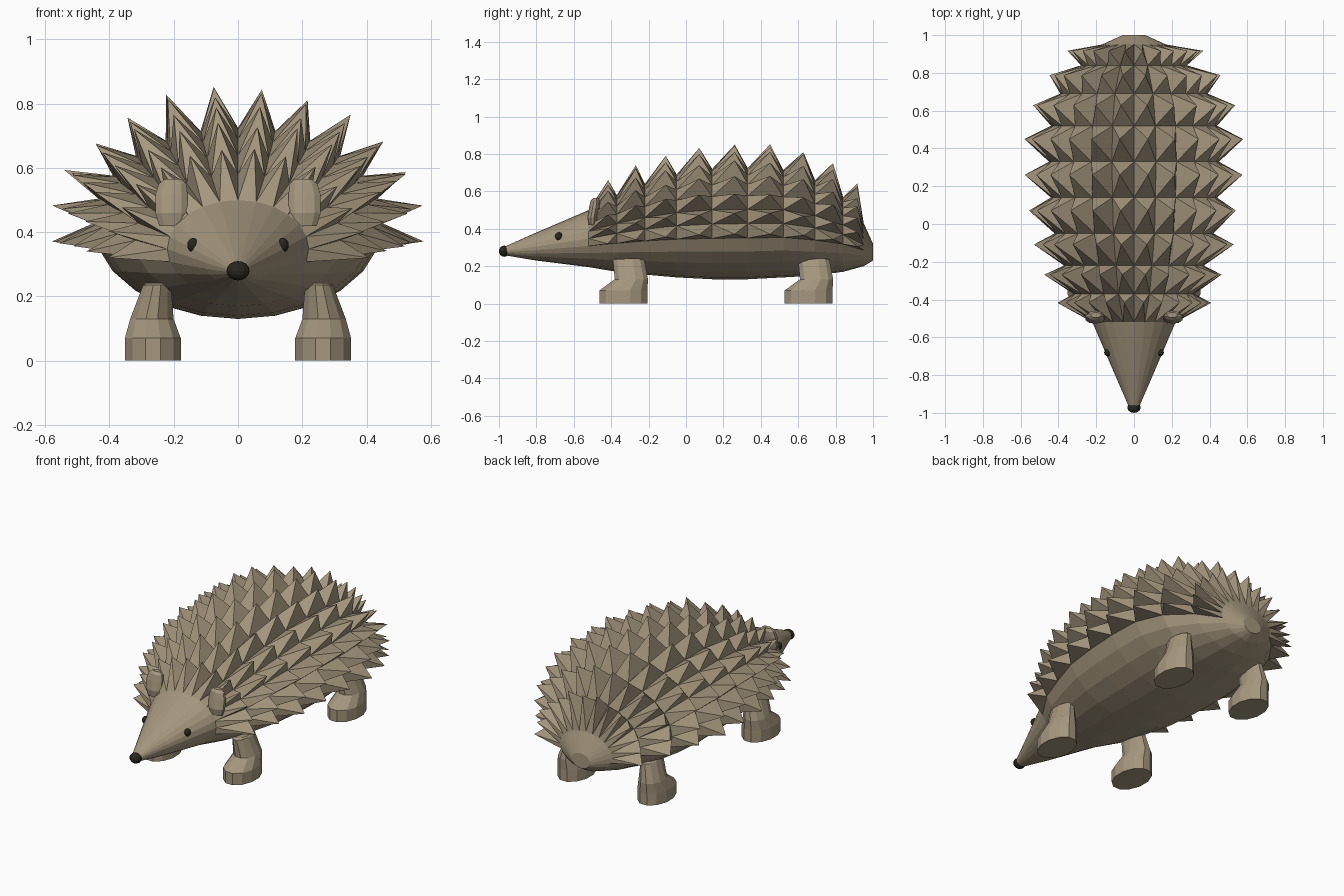
import bpy
import bmesh
import math
import random

random.seed(4)
cube = bpy.data.objects.get("Cube")
if cube:
    bpy.data.objects.remove(cube)


def material(name, color):
    m = bpy.data.materials.new(name)
    m.use_nodes = True
    m.diffuse_color = (*color, 1)
    m.node_tree.nodes["Principled BSDF"].inputs["Base Color"].default_value = (*color, 1)
    return m


TAN = material("warm tan", (0.38, 0.31, 0.21))
DARK = material("dark olive black", (0.02, 0.02, 0.012))


def finish(bm, name, mat):
    bmesh.ops.recalc_face_normals(bm, faces=bm.faces)
    mesh = bpy.data.meshes.new(name)
    bm.to_mesh(mesh)
    bm.free()
    mesh.materials.append(mat)
    obj = bpy.data.objects.new(name, mesh)
    bpy.context.collection.objects.link(obj)
    return obj


def bridge(bm, rings):
    """Join rings of vertices into a closed skin; return quads by band."""
    bands = []
    n = len(rings[0])
    for a, b in zip(rings, rings[1:]):
        bands.append([bm.faces.new((a[i], a[(i + 1) % n], b[(i + 1) % n], b[i]))
                      for i in range(n)])
    bm.faces.new(rings[0])
    bm.faces.new(rings[-1])
    return bands


# Body and head: y, half width, bottom z, top z of each ring
SEG = 24
STATIONS = [
    (-0.98, 0.022, 0.26, 0.30), (-0.80, 0.10, 0.23, 0.38), (-0.52, 0.22, 0.195, 0.50),
    (-0.37, 0.32, 0.17, 0.58), (-0.22, 0.37, 0.155, 0.64), (-0.05, 0.42, 0.14, 0.69),
    (0.14, 0.44, 0.13, 0.72), (0.33, 0.45, 0.13, 0.725), (0.52, 0.44, 0.14, 0.715),
    (0.69, 0.39, 0.15, 0.66), (0.84, 0.28, 0.17, 0.57), (0.95, 0.17, 0.20, 0.43),
    (1.00, 0.06, 0.23, 0.32),
]
bm = bmesh.new()
rings = []
for y, half, low, high in STATIONS:
    ring = []
    for i in range(SEG):
        a = math.tau * i / SEG
        ring.append(bm.verts.new((half * math.sin(a), y,
                                  (low + high) / 2 + (high - low) / 2 * math.cos(a))))
    rings.append(ring)
bands = bridge(bm, rings)

# Spines: every upper quad behind the head rises to a point
for band in bands[2:11]:
    for i, face in enumerate(band):
        if 7 <= i < SEG - 7:
            continue
        a = math.tau * (i + 0.5) / SEG
        height = random.uniform(0.115, 0.145)
        tip = bmesh.ops.poke(bm, faces=[face])["verts"][0]
        tip.co.x += height * math.sin(a)
        tip.co.y += 0.025
        tip.co.z += height * math.cos(a)
finish(bm, "spiny_body", TAN)


def stack(name, levels, sides, mat):
    """Skin of level ellipses: x, y, z, x radius, y radius."""
    bm = bmesh.new()
    rings = []
    for x, y, z, rx, ry in levels:
        rings.append([bm.verts.new((x + rx * math.cos(math.tau * (i + 0.5) / sides),
                                    y + ry * math.sin(math.tau * (i + 0.5) / sides), z))
                      for i in range(sides)])
    bridge(bm, rings)
    return finish(bm, name, mat)


def ball(name, center, radii, mat):
    bm = bmesh.new()
    bmesh.ops.create_uvsphere(bm, u_segments=12, v_segments=8, radius=1)
    for v in bm.verts:
        v.co = [c + r * p for c, r, p in zip(center, radii, v.co)]
    return finish(bm, name, mat)


LEG = [(0.265, -0.335, 0, 0.09, 0.133), (0.265, -0.335, 0.07, 0.09, 0.133),
       (0.268, -0.292, 0.13, 0.07, 0.092), (0.252, -0.307, 0.235, 0.045, 0.087),
       (0.25, -0.307, 0.242, 0.038, 0.075)]
EAR = [(0.205, -0.50, 0.42, 0.042, 0.02), (0.207, -0.50, 0.46, 0.053, 0.028),
       (0.207, -0.49, 0.515, 0.053, 0.028), (0.204, -0.485, 0.55, 0.045, 0.025),
       (0.202, -0.482, 0.565, 0.028, 0.014)]

# Paired parts
for side, s in (("left", 1), ("right", -1)):
    for end, shift in (("front", 0), ("back", 0.99)):
        stack(f"{end}_{side}_leg", [(s * x, y + shift, z, rx, ry)
                                    for x, y, z, rx, ry in LEG], 12, TAN)
    stack(f"{side}_ear", [(s * x, *rest) for x, *rest in EAR], 10, TAN)
    ball(f"{side}_eye", (s * 0.14, -0.68, 0.36), (0.018, 0.02, 0.022), DARK)

# Nose
ball("nose", (0, -0.972, 0.28), (0.036, 0.028, 0.03), DARK)
